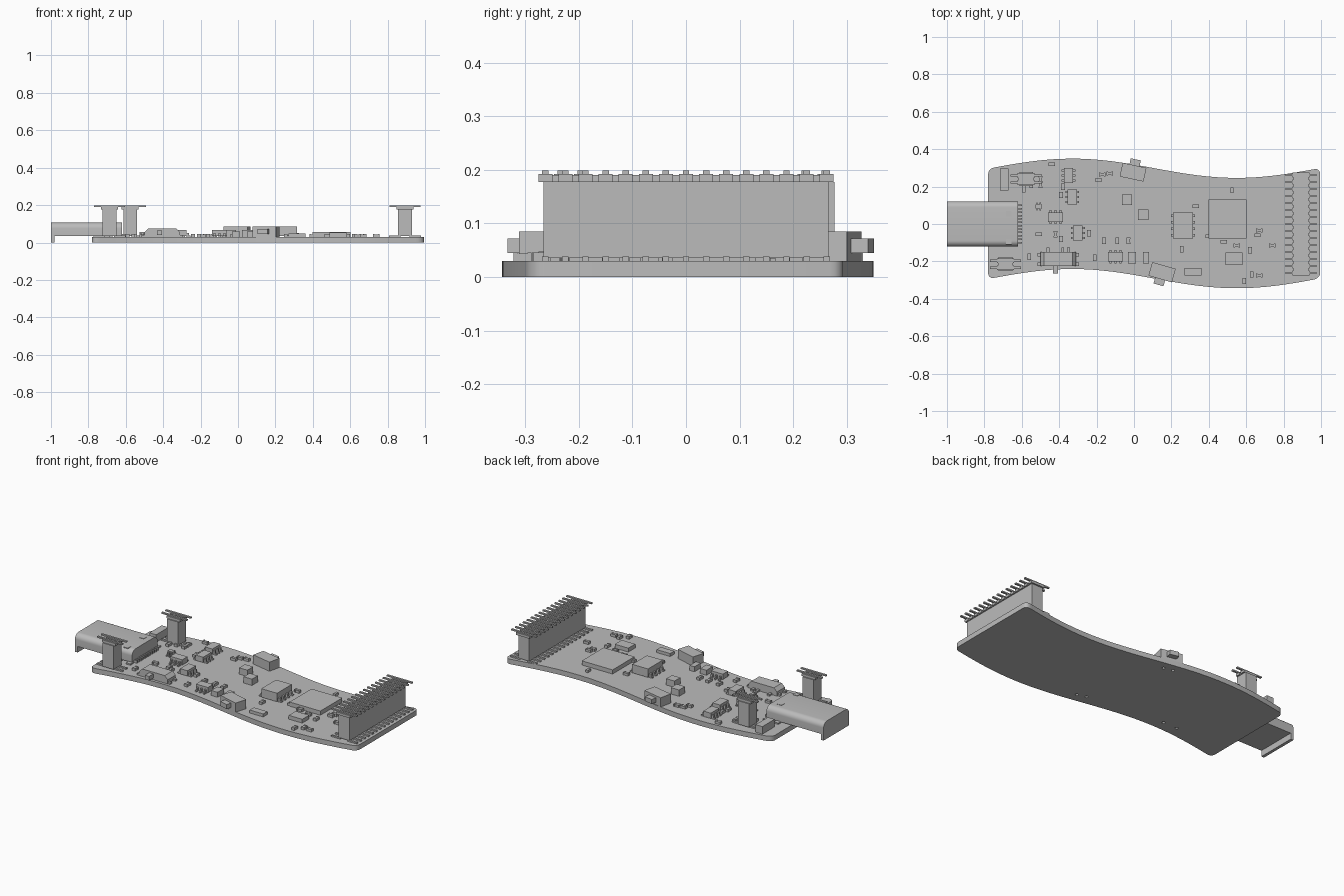
import bpy
import bmesh
from math import radians, cos, pi
from mathutils import Matrix, Vector

default_cube = bpy.data.objects.get("Cube")
if default_cube:
    bpy.data.objects.remove(default_cube, do_unlink=True)

grey = bpy.data.materials.new("plain grey")
grey.use_nodes = True
grey.diffuse_color = (0.5, 0.5, 0.5, 1)
grey.node_tree.nodes["Principled BSDF"].inputs["Base Color"].default_value = (0.5, 0.5, 0.5, 1)

BOARD_TOP = 0.03


def finish(name, bm, smooth=False):
    """Turn a bmesh into a named object with the shared material."""
    bmesh.ops.recalc_face_normals(bm, faces=bm.faces)
    mesh = bpy.data.meshes.new(name)
    bm.to_mesh(mesh)
    bm.free()
    mesh.materials.append(grey)
    obj = bpy.data.objects.new(name, mesh)
    bpy.context.collection.objects.link(obj)
    if smooth:
        bpy.ops.object.select_all(action="DESELECT")
        obj.select_set(True)
        bpy.context.view_layer.objects.active = obj
        bpy.ops.object.shade_smooth_by_angle(angle=radians(30))
    return obj


def block(bm, x, y, width, depth, bottom, top, frame=None):
    """Add an upright box, optionally placed inside a local frame."""
    place = Matrix.Translation((x, y, (bottom + top) / 2))
    scale = Matrix.Diagonal((width, depth, top - bottom, 1))
    bmesh.ops.create_cube(bm, size=1, matrix=(frame or Matrix()) @ place @ scale)


def frame_at(x, y, angle=0):
    return Matrix.Translation((x, y, 0)) @ Matrix.Rotation(radians(angle), 4, "Z")


def extrude_profile(bm, points, offset):
    face = bm.faces.new([bm.verts.new(p) for p in points])
    result = bmesh.ops.extrude_face_region(bm, geom=[face])
    moved = [v for v in result["geom"] if isinstance(v, bmesh.types.BMVert)]
    bmesh.ops.translate(bm, verts=moved, vec=offset)


# Wavy circuit board with rounded corners
def centre_line(x):
    return 0.003 + 0.0515 * cos(pi * (x + 0.33) / 0.88)


def board_edge(side):
    left, right, radius, half = -0.78, 0.995, 0.03, 0.295
    points = []
    steps = 48
    for i in range(steps + 1):
        t = (1 - cos(pi * i / steps)) / 2
        x = left + (right - left) * t
        gap = max(0, radius - min(x - left, right - x))
        inset = radius - (radius ** 2 - gap ** 2) ** 0.5
        points.append((x, centre_line(x) + side * (half - inset), 0))
    return points


bm = bmesh.new()
extrude_profile(bm, board_edge(-1) + board_edge(1)[::-1], Vector((0, 0, BOARD_TOP)))
board = finish("circuit_board", bm)

# Locating holes under the buttons and the slide switch
bm = bmesh.new()
for x, y, angle, spread in ((-0.01, 0.27, -12, 0.028), (0.16, -0.24, -16, 0.028), (-0.4, -0.18, 0, 0.045)):
    for side in (-1, 1):
        bmesh.ops.create_cone(bm, cap_ends=True, segments=12, radius1=0.009, radius2=0.009, depth=0.2,
                              matrix=frame_at(x, y, angle) @ Matrix.Translation((side * spread, 0, 0)))
cutter = finish("hole_cutter", bm)
cutter.hide_render = True
drill = board.modifiers.new("drill", "BOOLEAN")
drill.operation = "DIFFERENCE"
drill.object = cutter
bpy.context.view_layer.objects.active = board
bpy.ops.object.modifier_apply(modifier=drill.name)
bpy.data.objects.remove(cutter, do_unlink=True)
board.select_set(True)
bpy.ops.object.shade_smooth_by_angle(angle=radians(30))

# Plug socket: rounded shell, front flange, rear contacts
bm = bmesh.new()
half, low, high, radius = 0.121, 0.036, 0.107, 0.032
arc = []
for i in range(9):
    a = pi / 2 * i / 8
    arc.append((half - radius + radius * cos(a), high - radius + radius * cos(pi / 2 - a)))
outline = [(half, low)] + arc
outline += [(-y, z) for y, z in reversed(outline)]
extrude_profile(bm, [(-0.995, y, z) for y, z in outline], Vector((0.375, 0, 0)))
finish("socket_shell", bm, smooth=True)

bm = bmesh.new()
flange = [(y, z if z > low else 0) for y, z in outline]
extrude_profile(bm, [(-1, y, z) for y, z in flange], Vector((0.018, 0, 0)))
finish("socket_flange", bm, smooth=True)

bm = bmesh.new()
for i in range(12):
    block(bm, -0.612, (i - 5.5) * 0.018, 0.025, 0.008, BOARD_TOP, 0.045)
for side in (-1, 1):
    block(bm, -0.67, side * 0.075 - 0.02, 0.03, 0.03, high - 0.002, high + 0.002)
    for x in (-0.7, -0.63):
        block(bm, x, side * 0.13, 0.03, 0.03, BOARD_TOP, 0.038)
finish("socket_contacts", bm)


# Stacking headers: body, notched cap, feet and flat top pins
def header(name, x, y, count):
    pitch = 0.0375
    length = pitch * count
    bm = bmesh.new()
    block(bm, x, y, 0.073, length - 0.03 if count > 2 else length, 0.036, 0.177)
    block(bm, x, y, 0.08, length - 0.03, 0.177, 0.19)
    for i in range(count):
        pin_y = y + (i - (count - 1) / 2) * pitch
        block(bm, x, pin_y, 0.092, 0.026, 0.177, 0.192)
        block(bm, x, pin_y, 0.168, 0.012, 0.191, 0.199)
        for side in (-1, 1):
            block(bm, x + side * 0.055, pin_y, 0.06, 0.012, BOARD_TOP, 0.038)
    finish(name, bm)


header("long_header", 0.893, 0.0, 15)
header("front_left_header", -0.687, -0.215, 2)
header("back_left_header", -0.577, 0.24, 2)


# Side push buttons
def push_button(name, x, y, angle, direction):
    bm = bmesh.new()
    place = frame_at(x, y, angle)
    block(bm, 0, 0, 0.13, 0.075, BOARD_TOP, 0.085, place)
    block(bm, 0, direction * 0.05, 0.055, 0.04, 0.045, 0.072, place)
    finish(name, bm)


push_button("back_button", -0.005, 0.277, -12, 1)
push_button("front_button", 0.15, -0.258, -16, -1)

# Slide switch with tapered body, lever and contacts
bm = bmesh.new()
profile = [(-0.5, BOARD_TOP), (-0.31, BOARD_TOP), (-0.31, 0.055), (-0.33, 0.075), (-0.48, 0.075), (-0.5, 0.055)]
extrude_profile(bm, [(x, -0.225, z) for x, z in profile], Vector((0, 0.075, 0)))
block(bm, -0.42, -0.245, 0.028, 0.04, 0.04, 0.065)
for x in (-0.46, -0.38, -0.35):
    block(bm, x, -0.14, 0.014, 0.03, BOARD_TOP, 0.04)
for x in (-0.505, -0.305):
    for y in (-0.165, -0.215):
        block(bm, x, y, 0.02, 0.018, BOARD_TOP, 0.04)
finish("slide_switch", bm)


# Leaded chips: body plus stepped legs along two sides
def leaded_chip(name, x, y, angle, width, depth, top, legs):
    bm = bmesh.new()
    place = frame_at(x, y, angle)
    block(bm, 0, 0, width, depth, BOARD_TOP + 0.004, top, place)
    pitch = depth / legs
    for i in range(legs):
        leg_y = (i - (legs - 1) / 2) * pitch
        for side in (-1, 1):
            block(bm, side * (width / 2 + 0.006), leg_y, 0.012, pitch * 0.4, BOARD_TOP, 0.052, place)
            block(bm, side * (width / 2 + 0.013), leg_y, 0.016, pitch * 0.4, BOARD_TOP, 0.037, place)
    finish(name, bm)


leaded_chip("memory_chip", 0.262, -0.008, 0, 0.105, 0.14, 0.085, 4)
small_chips = ((-0.35, 0.26, 0), (-0.33, 0.145, 0), (-0.42, 0.037, 90), (-0.3, -0.047, 0), (-0.1, -0.175, 90))
for number, (x, y, angle) in enumerate(small_chips):
    leaded_chip("small_chip_" + str(number), x, y, angle, 0.05, 0.08, 0.066, 3)
leaded_chip("tiny_chip", -0.51, 0.093, 90, 0.02, 0.035, 0.055, 2)


# Plain square components
def component(name, x, y, width, depth, top):
    bm = bmesh.new()
    block(bm, x, y, width, depth, BOARD_TOP, top)
    finish(name, bm)


component("main_processor", 0.5, 0.026, 0.205, 0.208, 0.055)
component("crystal", 0.535, -0.185, 0.09, 0.066, 0.053)
component("resistor_array", 0.315, -0.255, 0.09, 0.04, 0.048)
component("battery_connector", -0.693, 0.238, 0.045, 0.117, 0.075)
component("antenna_chip", 0.525, 0.18, 0.016, 0.028, 0.045)
component("back_inductor", -0.037, 0.13, 0.055, 0.055, 0.068)
component("middle_inductor", 0.05, 0.05, 0.055, 0.055, 0.068)
component("front_capacitor", -0.01, -0.18, 0.042, 0.06, 0.06)
component("front_diode", 0.065, -0.18, 0.032, 0.06, 0.06)

# Tiny surface parts, grouped by which way they lie
lying = [(-0.17, 0.265), (-0.19, 0.235), (-0.13, 0.27), (-0.44, 0.32), (0.33, 0.095), (0.4, -0.065), (0.48, -0.095),
         (0.55, -0.115), (0.67, -0.035), (0.66, -0.06), (0.67, -0.275), (0.74, -0.115), (-0.51, -0.055)]
standing = [(-0.09, -0.09), (-0.16, -0.09), (-0.03, -0.09), (0.255, -0.135), (0.62, -0.14), (0.63, -0.27),
            (0.59, -0.305), (-0.56, -0.175), (-0.55, 0.21), (-0.5, 0.21), (-0.59, 0.185), (-0.38, 0.2),
            (-0.39, 0.155), (-0.42, -0.055), (-0.39, -0.08), (-0.24, -0.05), (-0.21, -0.18), (-0.5, 0.24)]
for name, places, angle in (("lying_parts", lying, 0), ("standing_parts", standing, 90)):
    bm = bmesh.new()
    for x, y in places:
        place = frame_at(x, y, angle)
        block(bm, 0, 0, 0.02, 0.018, BOARD_TOP, 0.044, place)
        for side in (-1, 1):
            block(bm, side * 0.013, 0, 0.008, 0.02, BOARD_TOP, 0.046, place)
    finish(name, bm)
